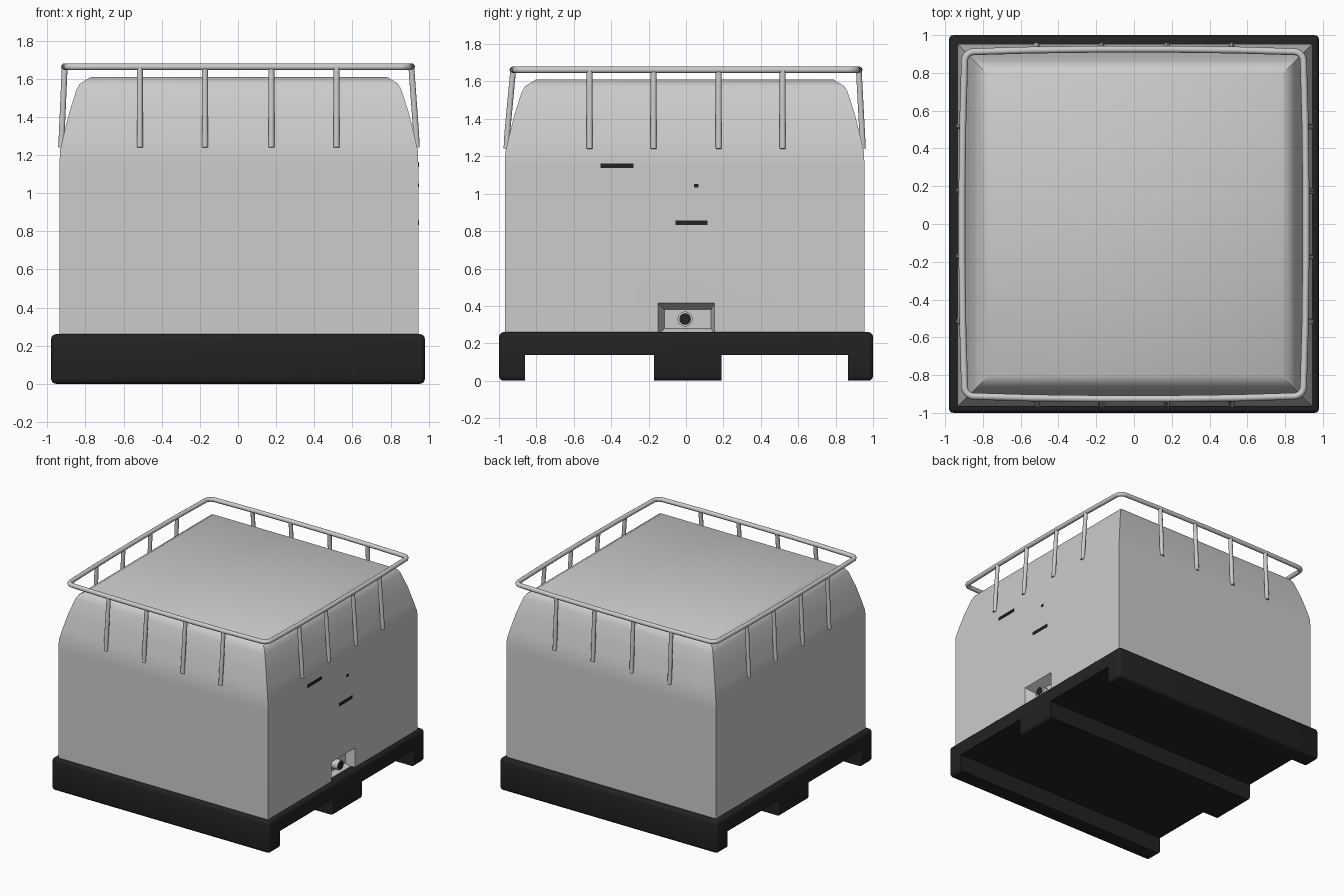
import bpy, bmesh, math
from mathutils import Vector

if "Cube" in bpy.data.objects:
    bpy.data.objects.remove(bpy.data.objects["Cube"])


def material(name, v):
    m = bpy.data.materials.new(name)
    m.diffuse_color = (v, v, v, 1)
    m.use_nodes = True
    m.node_tree.nodes["Principled BSDF"].inputs["Base Color"].default_value = m.diffuse_color
    return m


GREY = material("light_grey", 0.6)
BLACK = material("black", 0.016)


def finish(name, bm, mat):
    bmesh.ops.recalc_face_normals(bm, faces=bm.faces)
    me = bpy.data.meshes.new(name)
    bm.to_mesh(me)
    bm.free()
    ob = bpy.data.objects.new(name, me)
    bpy.context.collection.objects.link(ob)
    me.materials.append(mat)
    return ob


def activate(ob):
    bpy.ops.object.select_all(action='DESELECT')
    ob.select_set(True)
    bpy.context.view_layer.objects.active = ob


def smooth(ob, angle=32):
    activate(ob)
    bpy.ops.object.shade_smooth_by_angle(angle=math.radians(angle))


def loft(name, rings, mat):
    """Skin between closed rings of points and cap both ends."""
    bm = bmesh.new()
    rows = [[bm.verts.new(p) for p in r] for r in rings]
    n = len(rows[0])
    for a, b in zip(rows, rows[1:]):
        for i in range(n):
            bm.faces.new((a[i], a[(i + 1) % n], b[(i + 1) % n], b[i]))
    bm.faces.new(rows[0])
    bm.faces.new(rows[-1])
    return finish(name, bm, mat)


def box(name, lo, hi, mat, bevel=0):
    bm = bmesh.new()
    bmesh.ops.create_cube(bm, size=1)
    for v in bm.verts:
        v.co = [(a + b) / 2 + c * (b - a) for a, b, c in zip(lo, hi, v.co)]
    if bevel:
        bmesh.ops.bevel(bm, geom=bm.edges[:], offset=bevel, segments=3,
                        profile=0.5, affect='EDGES')
    return finish(name, bm, mat)


def cut(ob, cutter):
    mod = ob.modifiers.new("cut", 'BOOLEAN')
    mod.operation, mod.object, mod.solver = 'DIFFERENCE', cutter, 'EXACT'
    activate(ob)
    bpy.ops.object.modifier_apply(modifier=mod.name)
    bpy.data.objects.remove(cutter)


def tube(name, pts, radius, mat, cyclic=False):
    cu = bpy.data.curves.new(name, 'CURVE')
    cu.dimensions = '3D'
    cu.bevel_depth, cu.bevel_resolution, cu.use_fill_caps = radius, 3, True
    sp = cu.splines.new('POLY')
    sp.points.add(len(pts) - 1)
    for p, c in zip(sp.points, pts):
        p.co = (*c, 1)
    sp.use_cyclic_u = cyclic
    ob = bpy.data.objects.new(name, cu)
    bpy.context.collection.objects.link(ob)
    cu.materials.append(mat)
    activate(ob)
    bpy.ops.object.convert(target='MESH')
    smooth(bpy.context.object, 50)


# pallet with two fork channels running through in x
pallet = box("pallet", (-0.98, -1, 0), (0.98, 1, 0.26), BLACK, 0.025)
for y0, y1 in ((-0.862, -0.172), (0.19, 0.865)):
    cut(pallet, box("fork_cutter", (-1.2, y0, -0.1), (1.2, y1, 0.137), BLACK))
smooth(pallet)

# tank: square sections pulled in towards the top
CX, CY, HX, HY = 0.005, -0.007, 0.941, 0.961
profile = [(0.24, 0), (1.14, 0), (1.22, 0.002), (1.30, 0.02), (1.42, 0.05),
           (1.545, 0.09), (1.575, 0.108), (1.61, 0.165)]
rings = [[(CX + sx * (HX - d), CY + sy * (HY - d), z)
          for sx, sy in ((-1, -1), (1, -1), (1, 1), (-1, 1))] for z, d in profile]
tank = loft("tank", rings, GREY)


def rect(x, y0, y1, z0, z1):
    return [(x, y0, z0), (x, y1, z0), (x, y1, z1), (x, y0, z1)]


# tapered valve recess
cut(tank, loft("recess_cutter", [rect(0.87, -0.115, 0.135, 0.28, 0.38),
                                 rect(0.956, -0.155, 0.155, 0.235, 0.42)], GREY))
smooth(tank)


# outlet valve: grey spout with a black mouth
def circle(x, r):
    return [(x, -0.005 + r * math.cos(t * math.tau / 24), 0.33 + r * math.sin(t * math.tau / 24))
            for t in range(24)]


smooth(loft("valve_spout", [circle(0.85, 0.04), circle(0.925, 0.04)], GREY))
smooth(loft("valve_mouth", [circle(0.92, 0.031), circle(0.929, 0.031)], BLACK))

# dark marks on the right side
for name, y0, y1, z, h in (("upper_slot", -0.458, -0.28, 1.15, 0.012),
                           ("lower_slot", -0.057, 0.115, 0.845, 0.012),
                           ("small_mark", 0.042, 0.068, 1.042, 0.009)):
    box(name, (0.943, y0, z - h), (0.95, y1, z + h), BLACK)

# top rail: slightly bowed loop with rounded corners
RX, RY, RZ, R = 0.897, 0.912, 1.662, 0.05
rail = []
for k, (sx, sy) in enumerate(((1, 1), (-1, 1), (-1, -1), (1, -1))):
    for i in range(7):
        a = math.radians(90 * k + 15 * i)
        rail.append((sx * (RX - R) + R * math.cos(a), sy * (RY - R) + R * math.sin(a), RZ))
    for t in (0.6, 0.2, -0.2, -0.6):
        bow = 0.014 * (1 - t * t)
        along = ((t * RX, RY + bow), (-RX - bow, t * RY),
                 (-t * RX, -RY - bow), (RX + bow, -t * RY))[k]
        rail.append((*along, RZ))
tube("top_rail", rail, 0.018, GREY, True)

# leaning posts, four on each side
for s, side in ((-1, "low"), (1, "high")):
    for i, t in enumerate((-0.515, -0.173, 0.175, 0.517)):
        tube(f"post_y_{side}_{i}", [(t, CY + s * (HY - 0.008), 1.24),
                                    (t, CY + s * (HY - 0.012), 1.32),
                                    (t, s * 0.924, RZ)], 0.016, GREY)
        tube(f"post_x_{side}_{i}", [(CX + s * (HX - 0.008), t, 1.24),
                                    (CX + s * (HX - 0.012), t, 1.32),
                                    (s * 0.909, t, RZ)], 0.016, GREY)
